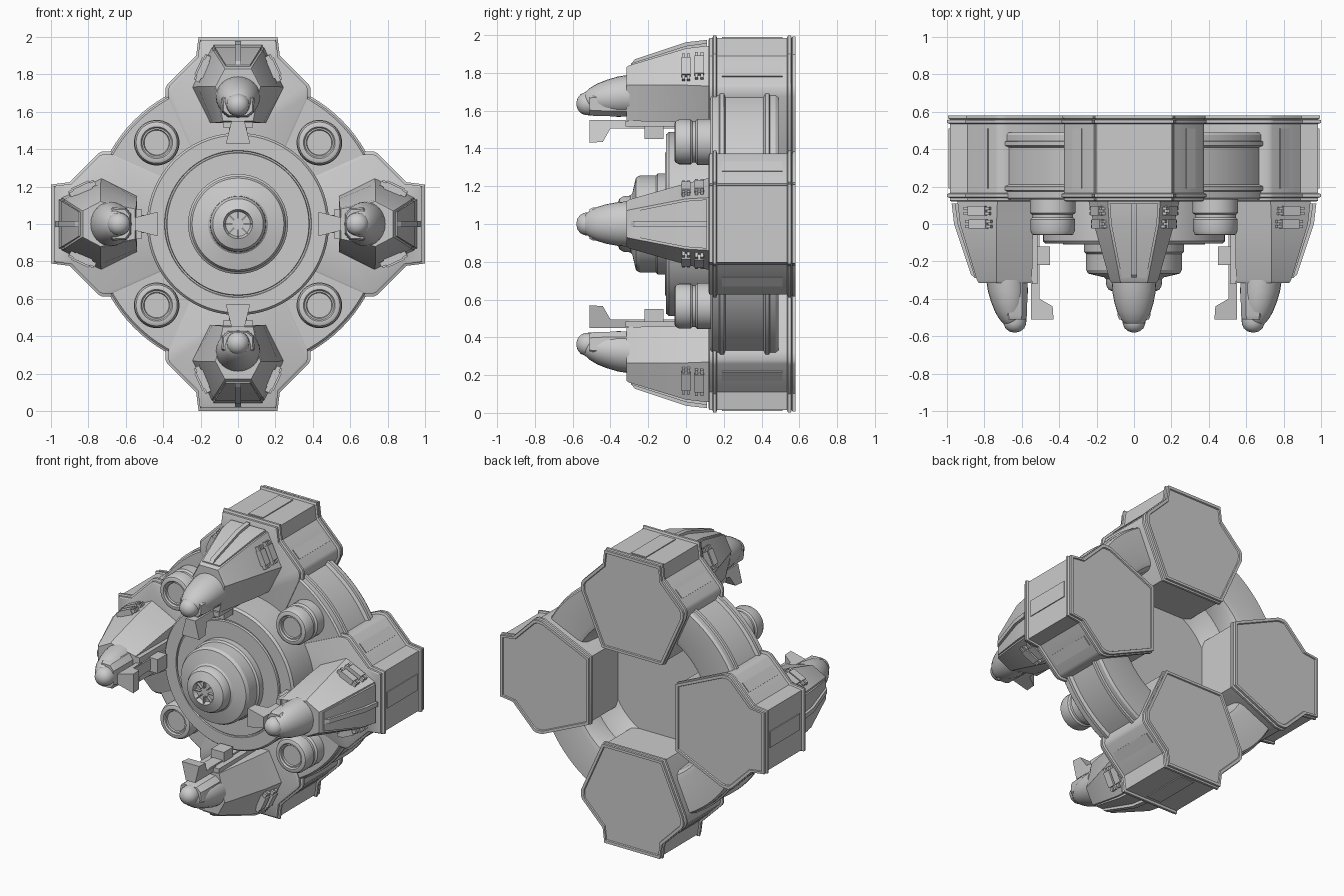
import bpy, bmesh, math
from mathutils import Matrix, Vector

# Every part is made in hub coordinates: x across, y depth, z outward radius; hub axis at height 1
def place(name, bm, angles=(0,)):
    bmesh.ops.recalc_face_normals(bm, faces=bm.faces)
    for f in bm.faces:
        f.smooth = True
    for e in bm.edges:
        e.smooth = e.calc_face_angle(0) < 0.5
    me = bpy.data.meshes.new(name)
    bm.to_mesh(me)
    bm.free()
    for a in angles:
        ob = bpy.data.objects.new(name, me)
        ob.location = (0, 0, 1)
        ob.rotation_euler = (0, math.radians(a), 0)
        bpy.context.collection.objects.link(ob)

ARMS = (0, 90, 180, 270)
DIAG = (45, 135, 225, 315)

def loft(bm, rings):
    vs = [[bm.verts.new(p) for p in r] for r in rings]
    n = len(rings[0])
    for a, b in zip(vs, vs[1:]):
        for i in range(n):
            bm.faces.new((a[i], a[(i + 1) % n], b[(i + 1) % n], b[i]))
    bm.faces.new(vs[0])
    bm.faces.new(vs[-1])

def lathe(bm, profile, r0=0.0, seg=64):
    # profile of (radius, y) turned about a y-parallel axis at radius r0
    loft(bm, [[(r * math.cos(2 * math.pi * i / seg), y, r0 + r * math.sin(2 * math.pi * i / seg))
               for i in range(seg)] for r, y in profile])

def box(bm, c, s, ang=0):
    m = Matrix.Translation(c) @ Matrix.Rotation(ang, 4, 'Y') @ Matrix.Diagonal((*s, 1))
    bmesh.ops.create_cube(bm, size=1, matrix=m)

def mirrored(half):
    return half + [(-x, z) for x, z in reversed(half)]

def at(prof, y, k=1.0, cz=0.64):
    return [(x * k, y, cz + (z - cz) * k) for x, z in prof]

# main ring with raised bands and a recessed back
bm = bmesh.new()
lathe(bm, [(0.1, 0.13), (0.765, 0.13), (0.775, 0.14), (0.775, 0.175), (0.785, 0.18), (0.785, 0.2), (0.765, 0.21),
           (0.765, 0.41), (0.785, 0.42), (0.785, 0.44), (0.775, 0.445), (0.775, 0.475), (0.765, 0.49),
           (0.55, 0.49), (0.52, 0.48), (0.5, 0.45), (0.49, 0.34), (0.42, 0.3), (0.38, 0.25), (0.1, 0.25)], seg=96)
place("main_ring", bm)

# stepped front hub
bm = bmesh.new()
lathe(bm, [(0.1, 0.2), (0.48, 0.2), (0.487, 0.12), (0.487, -0.09), (0.475, -0.105), (0.393, -0.105), (0.39, -0.097),
           (0.382, -0.097), (0.379, -0.11), (0.267, -0.11), (0.267, -0.15), (0.256, -0.16), (0.256, -0.245),
           (0.245, -0.265), (0.225, -0.27), (0.16, -0.285), (0.15, -0.295),
           (0.148, -0.33), (0.135, -0.352), (0.078, -0.375), (0.066, -0.35), (0.01, -0.35)], seg=96)
place("front_hub", bm)
bm = bmesh.new()
for i in range(8):
    a = i * math.pi / 4
    box(bm, (0.055 * math.sin(a), -0.36, 0.055 * math.cos(a)), (0.006, 0.02, 0.05), a)
place("hub_vents", bm)

# round ports on the diagonals
bm = bmesh.new()
lathe(bm, [(0.05, 0.2), (0.122, 0.2), (0.122, 0.06), (0.11, 0.05), (0.11, 0.035), (0.119, 0.025), (0.119, -0.035),
           (0.11, -0.055), (0.1, -0.06), (0.085, -0.06), (0.078, -0.05), (0.07, -0.05), (0.066, -0.04), (0.01, -0.04)],
      0.615, 40)
place("port", bm, DIAG)

# outer pods with trim bands
pod = mirrored([(0.203, 0.985), (0.215, 0.89), (0.24, 0.865), (0.365, 0.74), (0.374, 0.72), (0.372, 0.675), (0.22, 0.335)])
bm = bmesh.new()
steps = [(0.12, 0.97), (0.125, 1), (0.14, 1), (0.145, 1.04), (0.16, 1.04), (0.165, 1), (0.535, 1),
         (0.54, 1.04), (0.555, 1.04), (0.56, 1), (0.565, 1.025), (0.58, 1.025), (0.58, 0.97), (0.572, 0.96)]
loft(bm, [at(pod, y, k) for y, k in steps])
place("pod_housing", bm, ARMS)
bm = bmesh.new()
box(bm, (0, 0.35, 0.985), (0.11, 0.32, 0.012))
for s in (1, -1):
    box(bm, (s * 0.301, 0.35, 0.803), (0.07, 0.32, 0.012), s * math.pi / 4)
place("pod_panels", bm, ARMS)

# faceted gun turrets
def section(y, o, zo, w, zw, b, zb):
    return at(mirrored([(o, zo), (w, zw), (b, zb)]), y)

bm = bmesh.new()
loft(bm, [section(0.13, 0.14, 0.945, 0.245, 0.73, 0.15, 0.54),
          section(0.0, 0.133, 0.93, 0.215, 0.735, 0.135, 0.54),
          section(-0.3, 0.075, 0.84, 0.13, 0.735, 0.085, 0.545),
          section(-0.315, 0.07, 0.83, 0.12, 0.735, 0.08, 0.55)])
place("turret_body", bm, ARMS)

# raised armour along the outer faces
bm = bmesh.new()
loft(bm, [[(x, y, z) for x, z in ((-w, zo), (w, zo), (w, zo - 0.05), (-w, zo - 0.05))]
          for y, w, zo in ((0.11, 0.13, 0.958), (0.0, 0.122, 0.943), (-0.29, 0.065, 0.85))])
loft(bm, [[(x, y, z) for x, z in ((-0.015, zo), (0.015, zo), (0.015, zo - 0.06), (-0.015, zo - 0.06))]
          for y, zo in ((0.11, 0.975), (0.0, 0.962), (-0.27, 0.872), (-0.29, 0.85))])
place("turret_spine", bm, ARMS)

# rounded nose and its barrel
bm = bmesh.new()
nose = [(-0.3, 0.12, 0.11), (-0.36, 0.116, 0.107), (-0.42, 0.105, 0.095), (-0.47, 0.09, 0.08),
        (-0.51, 0.07, 0.06), (-0.54, 0.045, 0.036), (-0.55, 0.02, 0.02)]
loft(bm, [[(w * math.cos(i * math.pi / 12), y, 0.68 + (y + 0.3) * 0.1 + h * math.sin(i * math.pi / 12))
           for i in range(24)] for y, w, h in nose])
place("turret_nose", bm, ARMS)
bm = bmesh.new()
lathe(bm, [(0.062, -0.3), (0.062, -0.51), (0.06, -0.535), (0.05, -0.558), (0.03, -0.574), (0.008, -0.58)], 0.637, 24)
place("turret_barrel", bm, ARMS)
bm = bmesh.new()
collar = mirrored([(0.05, 0.7), (0.088, 0.67), (0.085, 0.6), (0.05, 0.572)])
loft(bm, [at(collar, y, k) for y, k in ((-0.3, 1.05), (-0.49, 1), (-0.51, 0.9))])
place("barrel_collar", bm, ARMS)

# keel rail with flared foot
bm = bmesh.new()
foot = [(-0.51, 0.55), (-0.3, 0.55), (-0.3, 0.51), (-0.4, 0.505), (-0.44, 0.435), (-0.51, 0.43)]
loft(bm, [[(s * (0.035 + (0.55 - z) * 0.25), y, z) for y, z in foot] for s in (-1, 1)])
box(bm, (0, -0.1, 0.53), (0.16, 0.44, 0.03))
box(bm, (0, -0.18, 0.52), (0.075, 0.5, 0.03))
box(bm, (0, -0.17, 0.485), (0.095, 0.1, 0.07))
place("keel_rail", bm, ARMS)

# paired side launchers
bm = bmesh.new()
for s in (1, -1):
    tilt = s * math.radians(65)
    for y, d in ((0.07, -0.003), (0.0, -0.01)):
        box(bm, (s * (0.197 + d), y, 0.84 + d), (0.1, 0.05, 0.04), tilt)
        for dy in (-0.014, 0.014):
            box(bm, (s * (0.197 + d), y + dy, 0.84 + d), (0.15, 0.016, 0.025), tilt)
place("side_launchers", bm, ARMS)
